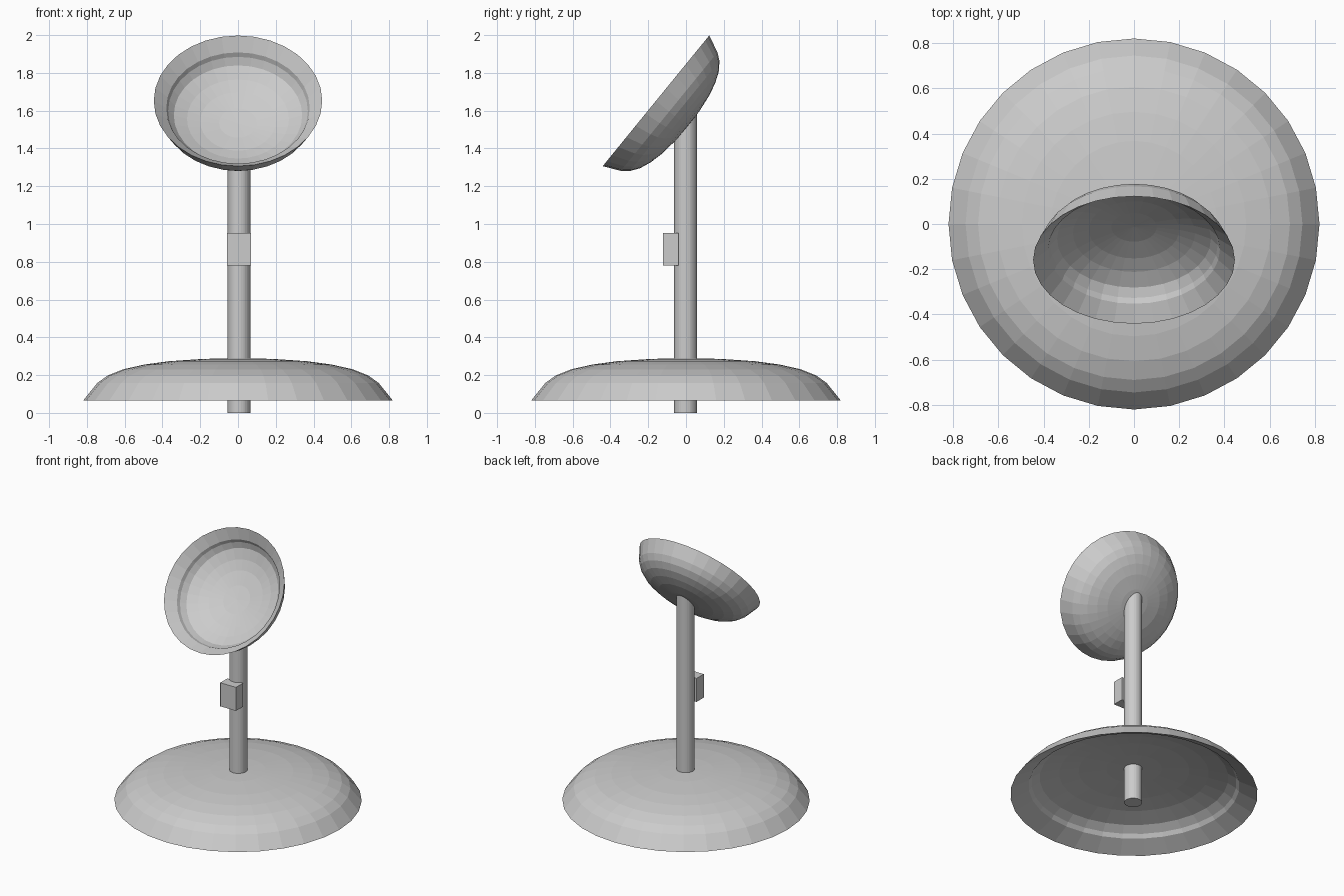
import bpy, bmesh, math
from mathutils import Matrix

if "Cube" in bpy.data.objects:
    bpy.data.objects.remove(bpy.data.objects["Cube"])

SIDES = 32
TILT = math.radians(50.8)

# Bowl cross-section as (radius, depth): outside from rim to pole, then inside
OUTER = [(0.446, 0), (0.405, 0.09), (0.375, 0.128), (0.33, 0.16),
         (0.27, 0.184), (0.20, 0.201), (0.10, 0.213), (0, 0.217)]
INNER = [(0.38, 0.06), (0.37, 0.085), (0.34, 0.12), (0.27, 0.152),
         (0.20, 0.172), (0.10, 0.186), (0, 0.19)]


def add_object(name, bm):
    bmesh.ops.recalc_face_normals(bm, faces=bm.faces)
    mesh = bpy.data.meshes.new(name)
    bm.to_mesh(mesh)
    bm.free()
    obj = bpy.data.objects.new(name, mesh)
    bpy.context.collection.objects.link(obj)
    return obj


def bowl(name, radius_scale, depth_scale, tilt, location):
    """Thick bowl with a bevelled lip, opening towards local +z."""
    bm = bmesh.new()
    profile = OUTER[::-1] + INNER
    verts = [bm.verts.new((r * radius_scale, 0, -d * depth_scale)) for r, d in profile]
    edges = [bm.edges.new(pair) for pair in zip(verts, verts[1:])]
    bmesh.ops.spin(bm, geom=verts + edges, cent=(0, 0, 0), axis=(0, 0, 1),
                   angle=math.tau, steps=SIDES, use_merge=True)
    bmesh.ops.remove_doubles(bm, verts=bm.verts, dist=1e-4)
    bm.transform(Matrix.Translation(location) @ Matrix.Rotation(tilt, 4, 'X'))
    return add_object(name, bm)


# Upside-down bowl as base, tilted bowl as dish
bowl("base", 1.839, 1.037, math.pi, (0, 0, 0.065))
bowl("dish", 1.0, 1.0, TILT, (0, -0.159, 1.652))

# Pole with its top cut parallel to the dish
bm = bmesh.new()
bmesh.ops.create_cone(bm, cap_ends=True, segments=SIDES, radius1=0.06, radius2=0.06, depth=1)
for v in bm.verts:
    v.co.z = 1.525 + v.co.y * math.tan(TILT) if v.co.z > 0 else 0
    v.co.x += 0.005
    v.co.y -= 0.003
add_object("pole", bm)

# Control box on the front of the pole
bm = bmesh.new()
bmesh.ops.create_cube(bm, size=1)
bm.transform(Matrix.Translation((0.006, -0.082, 0.867)) @ Matrix.Diagonal((0.127, 0.082, 0.172, 1)))
add_object("control_box", bm)
